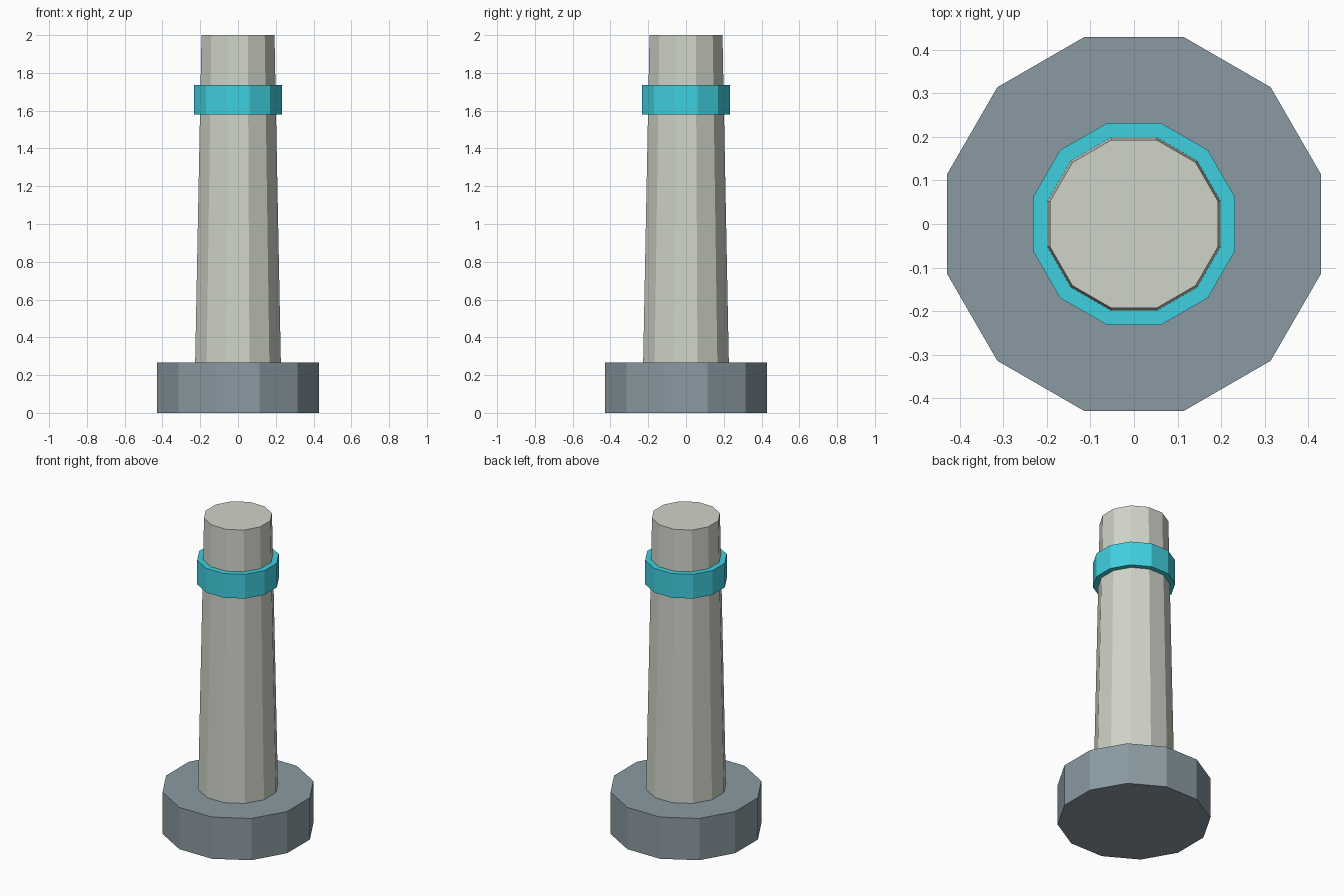
import bpy
import bmesh
from math import radians
from mathutils import Matrix

cube = bpy.data.objects.get("Cube")
if cube:
    bpy.data.objects.remove(cube, do_unlink=True)


def linear(v):
    v /= 255
    return v / 12.92 if v <= 0.04045 else ((v + 0.055) / 1.055) ** 2.4


def material(name, *rgb):
    colour = (*(linear(v) for v in rgb), 1)
    mat = bpy.data.materials.new(name)
    mat.use_nodes = True
    mat.diffuse_color = colour
    bsdf = mat.node_tree.nodes["Principled BSDF"]
    bsdf.inputs["Base Color"].default_value = colour
    bsdf.inputs["Roughness"].default_value = 0.8
    return mat


def twelve_sided(name, r_bottom, r_top, z_bottom, z_top, mat):
    """Flat-shaded twelve-sided frustum with a flat side facing the front."""
    bm = bmesh.new()
    place = Matrix.Translation((0, 0, (z_bottom + z_top) / 2)) @ Matrix.Rotation(radians(15), 4, "Z")
    bmesh.ops.create_cone(bm, cap_ends=True, segments=12, radius1=r_bottom,
                          radius2=r_top, depth=z_top - z_bottom, matrix=place)
    mesh = bpy.data.meshes.new(name)
    bm.to_mesh(mesh)
    bm.free()
    mesh.materials.append(mat)
    obj = bpy.data.objects.new(name, mesh)
    bpy.context.collection.objects.link(obj)
    return obj


slate = material("slate grey", 138, 154, 162)
stone = material("pale stone", 208, 212, 200)
cyan = material("bright cyan", 64, 208, 224)

# Wide foot, tapered shaft and the coloured band near its top
twelve_sided("base", 0.444, 0.444, 0, 0.267, slate)
twelve_sided("column", 0.235, 0.2, 0.26, 2, stone)
twelve_sided("band", 0.24, 0.24, 1.58, 1.735, cyan)
